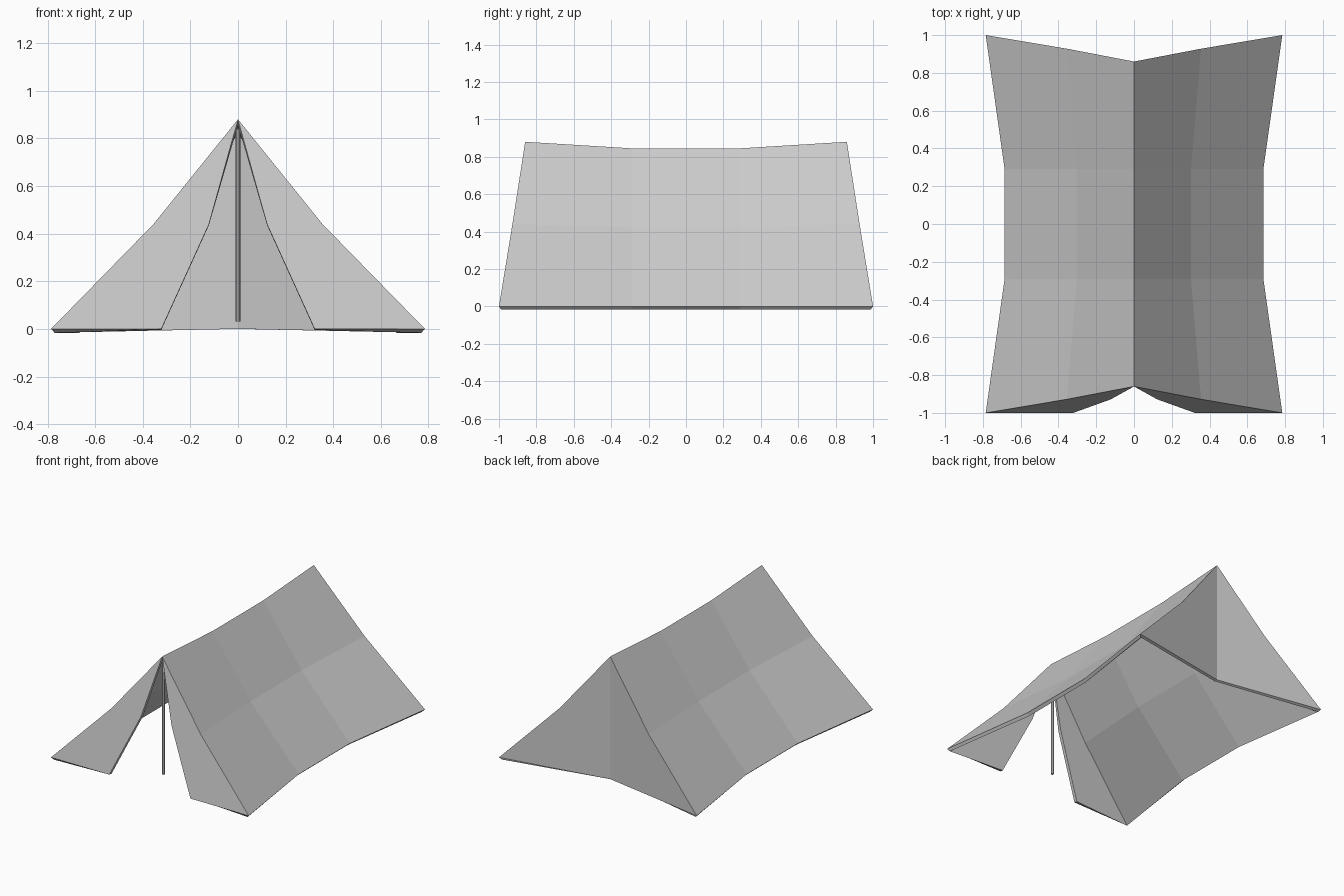
import bpy, bmesh

if "Cube" in bpy.data.objects:
    bpy.data.objects.remove(bpy.data.objects["Cube"])


def material(name, rgb):
    m = bpy.data.materials.new(name)
    m.diffuse_color = (*rgb, 1)
    m.use_nodes = True
    m.node_tree.nodes["Principled BSDF"].inputs["Base Color"].default_value = m.diffuse_color
    return m


canvas = material("grey canvas", (0.6, 0.6, 0.6))


def add_object(name, bm, mat):
    me = bpy.data.meshes.new(name)
    bm.to_mesh(me)
    bm.free()
    me.materials.append(mat)
    ob = bpy.data.objects.new(name, me)
    bpy.context.collection.objects.link(ob)
    return ob


# Right half of the tent skin: each station runs hem, mid height, ridge
end = [(0.785, 1.0, 0), (0.355, 0.928, 0.44), (0, 0.86, 0.88)]
inner = [(0.685, 0.29, 0), (0.302, 0.29, 0.422), (0, 0.29, 0.845)]


def flip_y(points):
    return [(x, -y, z) for x, y, z in points]


bm = bmesh.new()
stations = [[bm.verts.new(p) for p in s]
            for s in (flip_y(end), flip_y(inner), inner, end)]

# Sagging roof panels
for a, b in zip(stations, stations[1:]):
    for i in range(2):
        bm.faces.new((a[i], b[i], b[i + 1], a[i + 1]))

# Back wall, folded inward along the centre line
hem, mid, ridge = stations[-1]
bm.faces.new((hem, bm.verts.new((0, 0.86, 0)), ridge, mid))

# Front door flap
hem, mid, ridge = stations[0]
flap_hem = bm.verts.new((0.322, -1.0, 0))
flap_mid = bm.verts.new((0.122, -0.928, 0.44))
bm.faces.new((flap_hem, hem, mid, flap_mid))
bm.faces.new((flap_mid, mid, ridge))

# Mirror to the left half and weld along the ridge and back fold
copy = bmesh.ops.duplicate(bm, geom=bm.verts[:] + bm.edges[:] + bm.faces[:])["geom"]
for v in copy:
    if isinstance(v, bmesh.types.BMVert):
        v.co.x = -v.co.x
bmesh.ops.reverse_faces(bm, faces=[f for f in copy if isinstance(f, bmesh.types.BMFace)])
bmesh.ops.remove_doubles(bm, verts=bm.verts[:], dist=0.0005)
tent = add_object("tent_skin", bm, canvas)

# Cloth thickness, growing inward
thick = tent.modifiers.new("thickness", "SOLIDIFY")
thick.thickness = 0.025
thick.offset = -1

# Front pole under the ridge
bm = bmesh.new()
bmesh.ops.create_cone(bm, cap_ends=True, segments=8, radius1=0.01, radius2=0.01, depth=0.81)
bmesh.ops.translate(bm, verts=bm.verts[:], vec=(0, -0.845, 0.435))
add_object("front_pole", bm, canvas)
